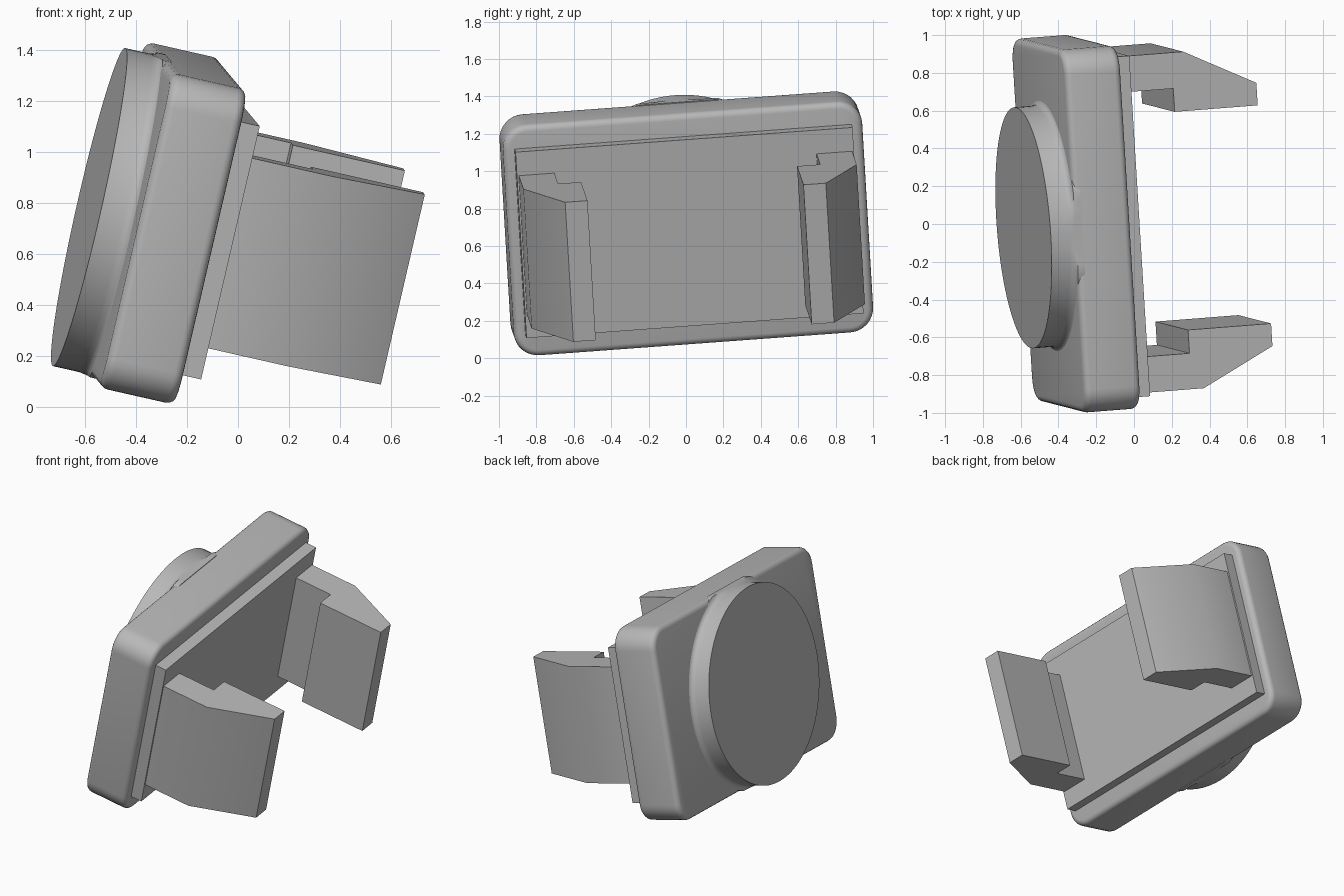
import bpy, bmesh, math
from mathutils import Matrix, Vector

cube = bpy.data.objects.get("Cube")
if cube:
    bpy.data.objects.remove(cube, do_unlink=True)

# Tilted frame shared by all parts: length, height and outward axes
U = Vector((-0.061, 0.995, 0.073)).normalized()
V = Vector((0.225, -0.055, 0.973))
V = (V - U * V.dot(U)).normalized()
N = U.cross(V)
ORIGIN = U * 0.073 + V * 0.632
FRAME = Matrix.Translation(ORIGIN) @ Matrix((U, V, N)).transposed().to_4x4()

grey = bpy.data.materials.new("plain_grey")
grey.use_nodes = True
GREY = (0.48, 0.48, 0.48, 1)
grey.diffuse_color = GREY
grey.node_tree.nodes["Principled BSDF"].inputs["Base Color"].default_value = GREY


def finish(bm, name):
    bmesh.ops.recalc_face_normals(bm, faces=bm.faces)
    mesh = bpy.data.meshes.new(name)
    bm.to_mesh(mesh)
    bm.free()
    mesh.materials.append(grey)
    obj = bpy.data.objects.new(name, mesh)
    bpy.context.collection.objects.link(obj)
    obj.matrix_world = FRAME
    bpy.ops.object.select_all(action='DESELECT')
    obj.select_set(True)
    bpy.context.view_layer.objects.active = obj
    bpy.ops.object.shade_smooth_by_angle(angle=math.radians(32))
    return obj


def box(half_u, half_v, low, high):
    bm = bmesh.new()
    bmesh.ops.create_cube(bm, size=1)
    for v in bm.verts:
        v.co = (v.co.x * 2 * half_u, v.co.y * 2 * half_v,
                high if v.co.z > 0 else low)
    return bm


# Main block with rounded corners and softened rims
FRONT, BACK = -0.305, -0.61
bm = box(0.965, 0.635, BACK, FRONT)
corners = [e for e in bm.edges if abs(e.verts[0].co.z - e.verts[1].co.z) > 0.1]
bmesh.ops.bevel(bm, geom=corners, offset=0.13, segments=8, profile=0.5, affect='EDGES')
rims = [e for e in bm.edges if abs(e.verts[0].co.z - e.verts[1].co.z) < 0.01]
bmesh.ops.bevel(bm, geom=rims, offset=0.035, segments=4, profile=0.5, affect='EDGES')
finish(bm, "body_block")

# Raised rectangular panel that carries the clips
finish(box(0.905, 0.511, FRONT - 0.05, -0.229), "clip_panel")

# Round disc, flaring slightly into the block
bm = bmesh.new()
profile = [(0.64, -0.743), (0.64, -0.645), (0.645, -0.625),
           (0.657, -0.612), (0.675, -0.607), (0.675, -0.57)]
SIDES = 96
rings = []
for r, c in profile:
    ring = []
    for i in range(SIDES):
        a = 2 * math.pi * i / SIDES
        height = max(-0.64, min(0.64, r * math.sin(a)))
        ring.append(bm.verts.new((r * math.cos(a), height, c)))
    rings.append(ring)
for lower, upper in zip(rings, rings[1:]):
    for i in range(SIDES):
        j = (i + 1) % SIDES
        bm.faces.new((lower[i], lower[j], upper[j], upper[i]))
bm.faces.new(rings[0])
bm.faces.new(rings[-1])
finish(bm, "round_disc")

# Mirrored pair of hooked clips, extruded along the height
hook = [(0.895, -0.26), (0.895, 0.094), (0.70, 0.48),
        (0.58, 0.48), (0.58, 0.028), (0.704, 0.028), (0.704, -0.26)]
for side, name in ((1, "left_clip"), (-1, "right_clip")):
    bm = bmesh.new()
    face = bm.faces.new([bm.verts.new((side * u, -0.386, n)) for u, n in hook])
    grown = bmesh.ops.extrude_face_region(bm, geom=[face])
    for v in grown["geom"]:
        if isinstance(v, bmesh.types.BMVert):
            v.co.y = 0.381
    finish(bm, name)
